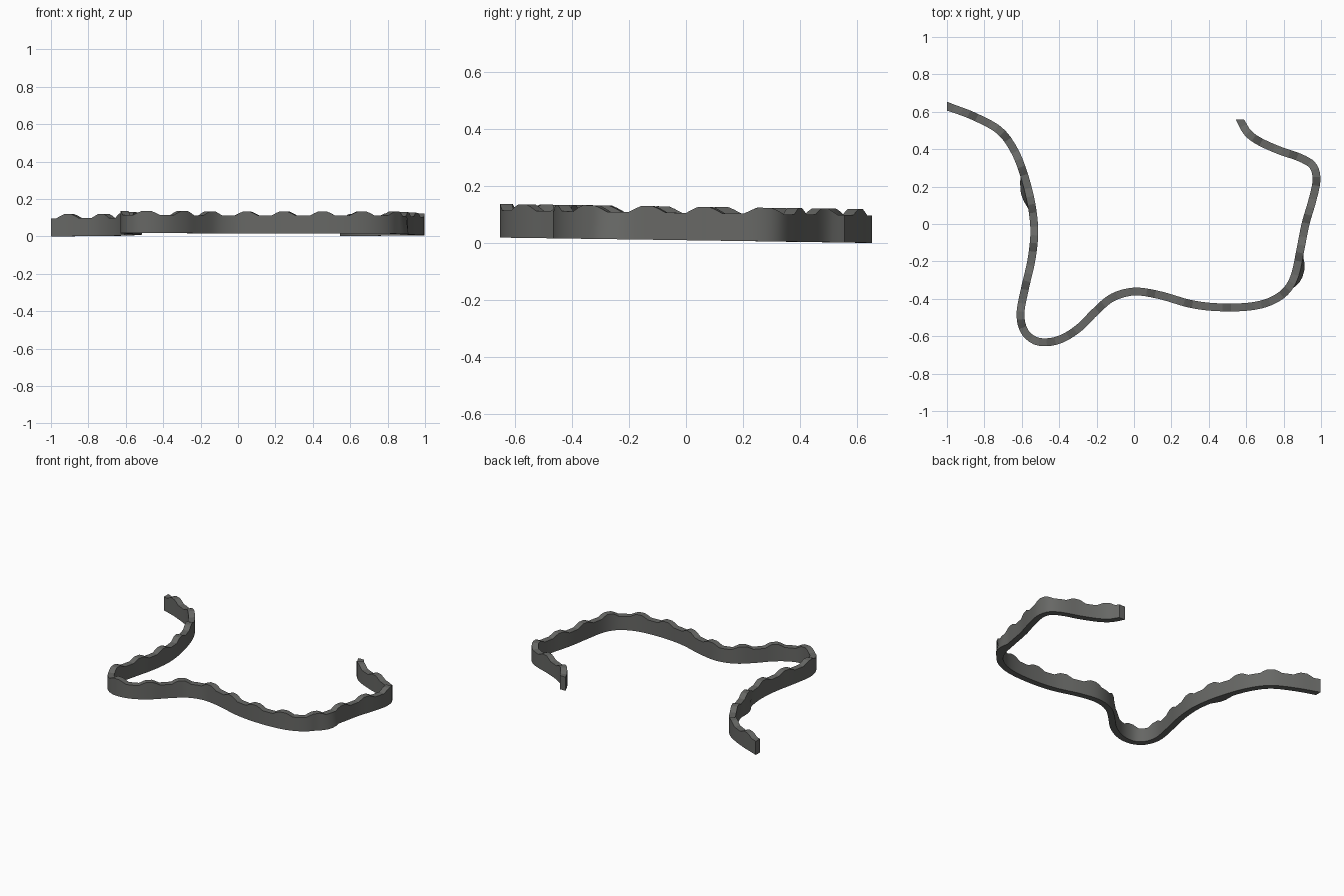
import bpy, bmesh, math
from mathutils import Vector

if "Cube" in bpy.data.objects:
    bpy.data.objects.remove(bpy.data.objects["Cube"])

HALF = 0.021       # half wall thickness
PITCH = 0.213      # spacing of the bumps on the crest
# one bump cell: (fraction of pitch, crest height)
BUMP = [(0, 0), (.18, 0), (.3, .6), (.4, 1), (.5, 1), (.6, 1), (.7, .6), (.82, 0)]

# centre line of the winding wall
PTS = [(-1, .63), (-.855, .575), (-.72, .5), (-.64, .393), (-.585, .254), (-.548, .104),
       (-.533, -.04), (-.548, -.19), (-.582, -.34), (-.607, -.478), (-.587, -.573),
       (-.532, -.622), (-.463, -.632), (-.382, -.612), (-.291, -.553), (-.206, -.468),
       (-.115, -.393), (0, -.361), (.136, -.38), (.297, -.426), (.43, -.444),
       (.59, -.444), (.714, -.42), (.805, -.366), (.858, -.28), (.89, -.136),
       (.917, 0), (.955, .131), (.976, .238), (.955, .313), (.885, .356),
       (.778, .393), (.671, .441), (.607, .489), (.567, .558)]
P = [Vector(p) for p in PTS]
P = [2 * P[0] - P[1]] + P + [2 * P[-1] - P[-2]]

# dense spline, then lookup by arc length
dense = []
for a, b, c, d in zip(P, P[1:], P[2:], P[3:]):
    for k in range(16):
        t = k / 16
        dense.append(.5 * (2 * b + (c - a) * t + (2 * a - 5 * b + 4 * c - d) * t * t
                           + (3 * b - a - 3 * c + d) * t ** 3))
dense.append(P[-2])
arc = [0.0]
for a, b in zip(dense, dense[1:]):
    arc.append(arc[-1] + (b - a).length)
L = arc[-1]


def at(s):
    s = min(max(s, 0), L)
    i = next((j for j in range(1, len(arc)) if arc[j] >= s), len(arc) - 1)
    f = (s - arc[i - 1]) / (arc[i] - arc[i - 1])
    return dense[i - 1].lerp(dense[i], f)


count = round(L / PITCH)
pitch = L / count
stations = [((i + f) * pitch, h) for i in range(count) for f, h in BUMP] + [(L, 0)]

# sweep a four-cornered section along the path
bm = bmesh.new()
rings = []
for n, (s, h) in enumerate(stations):
    c = at(s)
    t = (at(s + .01) - at(s - .01)).normalized()
    right = Vector((t.y, -t.x))
    if n == 0:
        right = Vector((0, -1.15))
    elif n == len(stations) - 1:
        right = Vector((1.05, 0))
    # two small flares at the foot of the outer face
    flare = sum(.022 * max(0, 1 - ((c - Vector(q)).length / .085) ** 2)
                for q in ((-.572, .17), (.874, -.255)))
    base = .0095 - .0145 * c.y
    ring = []
    for side, z in ((-1, 0), (1, 0), (1, .096 + .022 * h), (-1, .096 + .022 * h)):
        off = HALF + (flare if side > 0 and z == 0 else 0)
        p = c + right * side * off
        ring.append(bm.verts.new((p.x, p.y, max(0, base + z))))
    rings.append(ring)
for a, b in zip(rings, rings[1:]):
    for k in range(4):
        bm.faces.new((a[k], a[(k + 1) % 4], b[(k + 1) % 4], b[k]))
bm.faces.new(rings[0])
bm.faces.new(rings[-1][::-1])
bmesh.ops.recalc_face_normals(bm, faces=bm.faces)

mesh = bpy.data.meshes.new("winding_wall")
bm.to_mesh(mesh)
bm.free()
wall = bpy.data.objects.new("winding_wall", mesh)
bpy.context.collection.objects.link(wall)

# single stone colour
mat = bpy.data.materials.new("dark grey stone")
mat.diffuse_color = (.135, .137, .13, 1)
mat.use_nodes = True
mat.node_tree.nodes["Principled BSDF"].inputs["Base Color"].default_value = mat.diffuse_color
mesh.materials.append(mat)

bpy.context.view_layer.objects.active = wall
wall.select_set(True)
bpy.ops.object.shade_smooth_by_angle(angle=math.radians(20))
